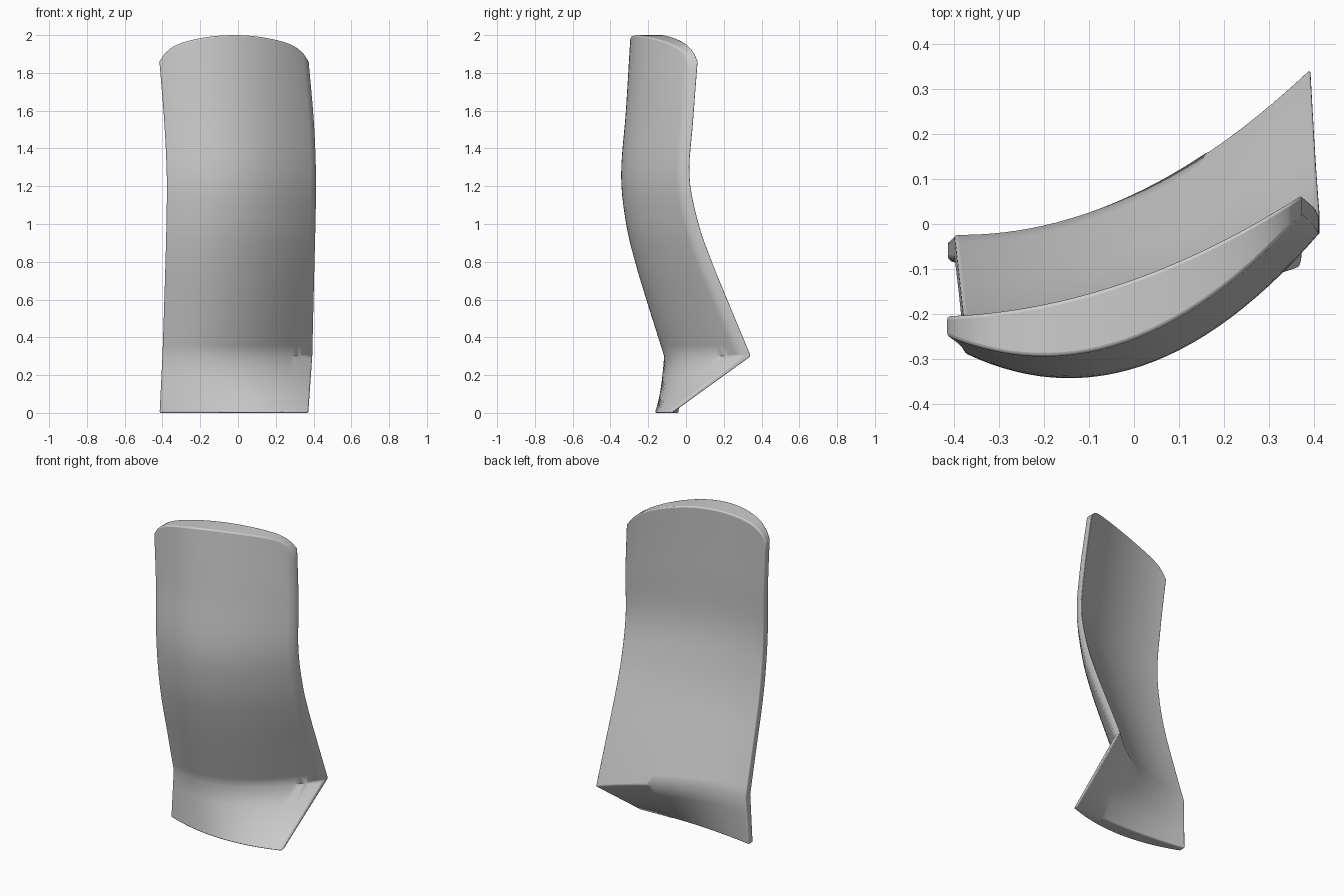
import bpy, bmesh

if "Cube" in bpy.data.objects:
    bpy.data.objects.remove(bpy.data.objects["Cube"])

COLS = 28
# Section keys: z, left x, right x, front y (left, mid, right), back y (left, mid, right)
KEYS = [
    (0.00, -0.415, 0.372, -0.080, -0.165, -0.098, -0.038, -0.080, -0.072),
    (0.30, -0.400, 0.393, -0.078, -0.065, 0.300, -0.024, 0.065, 0.347),
    (0.60, -0.390, 0.400, -0.163, -0.170, 0.170, -0.112, -0.030, 0.222),
    (0.80, -0.384, 0.405, -0.220, -0.235, 0.085, -0.168, -0.092, 0.140),
    (1.00, -0.379, 0.410, -0.262, -0.287, 0.020, -0.210, -0.137, 0.070),
    (1.25, -0.377, 0.413, -0.287, -0.316, -0.020, -0.235, -0.170, 0.022),
    (1.60, -0.390, 0.402, -0.270, -0.290, -0.005, -0.222, -0.152, 0.040),
    (2.00, -0.416, 0.374, -0.250, -0.264, 0.022, -0.205, -0.130, 0.065),
]


def section(z):
    """Straight below the crease, smooth cubic curve above it."""
    if z <= 0.3:
        t = z / 0.3
        return [a + (b - a) * t for a, b in zip(KEYS[0], KEYS[1])]
    k = KEYS[1:]
    i = max(j for j in range(len(k) - 1) if z >= k[j][0] - 1e-9)
    p, q = k[i], k[i + 1]
    h = q[0] - p[0]
    t = (z - p[0]) / h

    def slope(j, c):
        a, b = k[max(j - 1, 0)], k[min(j + 1, len(k) - 1)]
        return (b[c] - a[c]) / (b[0] - a[0])

    out = [z]
    for c in range(1, 9):
        out.append((2*t**3 - 3*t*t + 1) * p[c] + (t**3 - 2*t*t + t) * h * slope(i, c)
                   + (3*t*t - 2*t**3) * q[c] + (t**3 - t*t) * h * slope(i + 1, c))
    return out


def arc(s, left, mid, right):
    return mid + (right - left) / 2 * s + ((right + left) / 2 - mid) * s * s


def dome(s, z):
    """Stretch the upper rows so that the top edge is an arch with round corners."""
    if z <= 1.25:
        return z
    top = 2 - 0.08 * s * s - 0.06 * s**10
    return 1.25 + (z - 1.25) * (top - 1.25) / 0.75


# Curved panel: bowed front and back skins, thicker in the middle
bm = bmesh.new()
heights = [0.0, 0.1, 0.2, 0.3] + [0.3 + 1.7 * i / 30 for i in range(1, 31)]
front, back = [], []
for z in heights:
    _, xl, xr, f0, f1, f2, b0, b1, b2 = section(z)
    frow, brow = [], []
    for i in range(COLS + 1):
        s = -1 + 2 * i / COLS
        x = (xl + xr) / 2 + (xr - xl) / 2 * s
        zz = dome(s, z)
        frow.append(bm.verts.new((x, arc(s, f0, f1, f2), zz)))
        brow.append(bm.verts.new((x, arc(s, b0, b1, b2), zz)))
    front.append(frow)
    back.append(brow)

for r in range(len(heights) - 1):
    for rows in (front, back):
        for i in range(COLS):
            bm.faces.new((rows[r][i], rows[r][i+1], rows[r+1][i+1], rows[r+1][i]))
    for i in (0, COLS):
        bm.faces.new((front[r][i], back[r][i], back[r+1][i], front[r+1][i]))
for r in (0, -1):
    for i in range(COLS):
        bm.faces.new((front[r][i], front[r][i+1], back[r][i+1], back[r][i]))
bmesh.ops.recalc_face_normals(bm, faces=bm.faces)

mesh = bpy.data.meshes.new("curved_panel")
bm.to_mesh(mesh)
bm.free()
panel = bpy.data.objects.new("curved_panel", mesh)
bpy.context.collection.objects.link(panel)

grey = bpy.data.materials.new("plain_grey")
grey.diffuse_color = (0.6, 0.6, 0.6, 1)
grey.use_nodes = True
grey.node_tree.nodes["Principled BSDF"].inputs["Base Color"].default_value = grey.diffuse_color
mesh.materials.append(grey)

# Softened rim
bevel = panel.modifiers.new("soft_rim", 'BEVEL')
bevel.width = 0.012
bevel.segments = 3
bevel.limit_method = 'ANGLE'
bevel.angle_limit = 0.9

bpy.context.view_layer.objects.active = panel
panel.select_set(True)
bpy.ops.object.shade_smooth_by_angle(angle=0.87)
